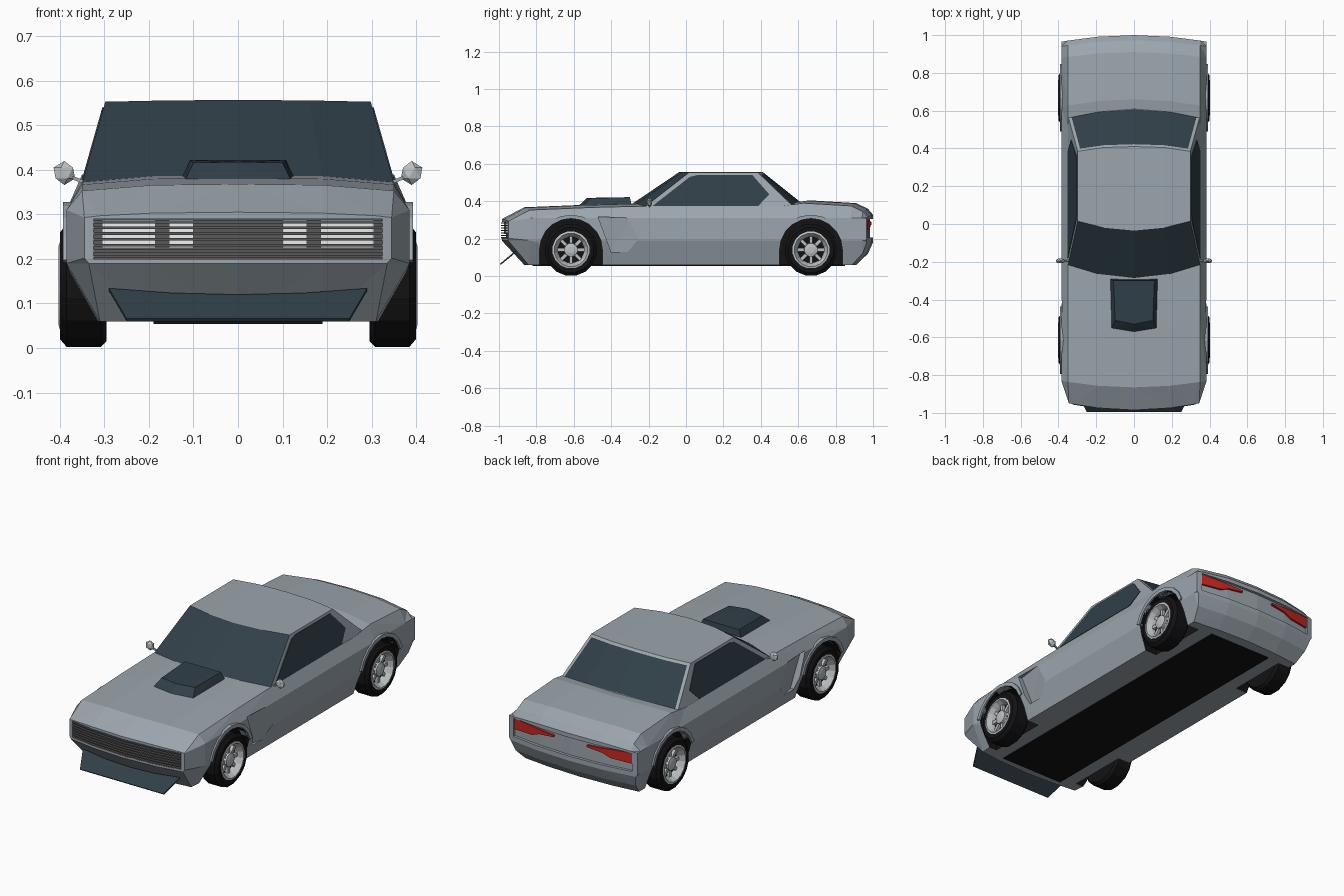
import bpy, bmesh, math
from mathutils import Matrix

if "Cube" in bpy.data.objects:
    bpy.data.objects.remove(bpy.data.objects["Cube"])


def material(name, rgb):
    m = bpy.data.materials.new(name)
    m.diffuse_color = (*rgb, 1)
    m.use_nodes = True
    m.node_tree.nodes["Principled BSDF"].inputs["Base Color"].default_value = m.diffuse_color
    return m


PAINT = material("paint", (0.33, 0.38, 0.42))
BLACK = material("rubber_black", (0.006, 0.006, 0.007))
TRIM = material("grille_grey", (0.1, 0.1, 0.1))
GLASS = material("dark_glass", (0.03, 0.05, 0.065))
RED = material("lamp_red", (0.6, 0.02, 0.015))
LIGHT = material("headlamp", (0.85, 0.88, 0.9))
METAL = material("rim_metal", (0.5, 0.53, 0.54))
SLOTS = [PAINT, BLACK, TRIM]


def finish(name, bm, mats, mirror=False):
    bmesh.ops.recalc_face_normals(bm, faces=bm.faces[:])
    me = bpy.data.meshes.new(name)
    bm.to_mesh(me)
    bm.free()
    for m in mats if isinstance(mats, list) else [mats]:
        me.materials.append(m)
    ob = bpy.data.objects.new(name, me)
    bpy.context.collection.objects.link(ob)
    if mirror:
        ob.modifiers.new("mirror", "MIRROR").use_mirror_merge = False
    return ob


def mesh(verts, faces):
    bm = bmesh.new()
    vs = [bm.verts.new(v) for v in verts]
    for f in faces:
        bm.faces.new([vs[i] for i in f])
    return bm


def hull(name, pts, mats, mirror=False):
    bm = mesh(pts, [])
    bmesh.ops.convex_hull(bm, input=bm.verts[:])
    bmesh.ops.dissolve_limit(bm, angle_limit=0.01, verts=bm.verts[:], edges=bm.edges[:])
    return finish(name, bm, mats, mirror)


def prism(name, profiles, x0, x1, mats, mirror=False):
    """Extrude (y, z) outlines from x0 to x1."""
    verts, faces = [], []
    for p in profiles:
        b, n = len(verts), len(p)
        verts += [(x0, *q) for q in p] + [(x1, *q) for q in p]
        faces += [[b + i for i in range(n)], [b + n + i for i in range(n)]]
        faces += [(b + i, b + (i + 1) % n, b + n + (i + 1) % n, b + n + i) for i in range(n)]
    return finish(name, mesh(verts, faces), mats, mirror)


def lathe(name, prof, cy, cz, mats, n=16, cap=True):
    """Revolve (x, radius) points about the axle; mirrored to the other side."""
    verts, faces = [], []
    for x, r in prof:
        for i in range(n):
            a = 2 * math.pi * (i + 0.5) / n
            verts.append((x, cy + r * math.sin(a), cz + r * math.cos(a)))
    for k in range(len(prof) - 1):
        for i in range(n):
            j = (i + 1) % n
            faces.append((k * n + i, k * n + j, k * n + n + j, k * n + n + i))
    if cap:
        faces += [list(range(n)), [len(verts) - n + i for i in range(n)]]
    return finish(name, mesh(verts, faces), mats, True)


def slab(name, cols, curve, d0, d1, mats, mirror=False):
    """Curved slab across the car from (x, z0, z1) columns, following the nose or tail."""
    verts, faces = [], []
    for x, z0, z1 in cols:
        y = curve(x)
        verts += [(x, y + d0, z0), (x, y + d1, z0), (x, y + d1, z1), (x, y + d0, z1)]
    for k in range(len(cols) - 1):
        for i in range(4):
            j = (i + 1) % 4
            faces.append((4 * k + i, 4 * k + j, 4 * k + 4 + j, 4 * k + 4 + i))
    e = len(verts) - 4
    faces += [(0, 1, 2, 3), (e, e + 1, e + 2, e + 3)]
    return finish(name, mesh(verts, faces), mats, mirror)


def bow(x):
    return 1 - (x / 0.385) ** 2


def nose(x):
    return -0.94 - 0.045 * bow(x)


def tail(x):
    return 0.965 + 0.035 * bow(x)


# Lower body: lofted sections (y, bow, half width, top z, bottom z, bottom half width)
stations = [
    (-0.94, -0.045, 0.345, 0.305, 0.19, 0.335), (-0.83, -0.035, 0.385, 0.368, 0.06, 0.31),
    (-0.5, -0.02, 0.385, 0.382, 0.06, 0.34), (-0.25, -0.03, 0.385, 0.388, 0.06, 0.34),
    (0.5, 0.04, 0.385, 0.388, 0.06, 0.34), (0.62, 0.04, 0.385, 0.405, 0.06, 0.34),
    (0.88, 0.03, 0.385, 0.39, 0.06, 0.34), (0.94, 0.033, 0.385, 0.36, 0.12, 0.36),
    (0.965, 0.035, 0.385, 0.328, 0.18, 0.375)]
verts, faces, N = [], [], 14
for y, b, w, zt, zb, wb in stations:
    s = min(0.31, zt - 0.012)
    half = [(0, zt), (0.19, zt - 0.002), (w - 0.035, max(s + 0.004, zt - 0.015)), (w, s),
            (w, max(0.19, zb + 0.012)), (wb, zb), (0.19, zb), (0, zb)]
    ring = half + [(-x, z) for x, z in reversed(half[1:-1])]
    verts += [(x, y + b * bow(x), z) for x, z in ring]
for k in range(len(stations) - 1):
    for i in range(N):
        j = (i + 1) % N
        faces.append((k * N + i, k * N + j, k * N + N + j, k * N + N + i))
for base in (0, len(verts) - N):
    for i in range(3):
        faces.append([base + q for q in (i, i + 1, 6 - i, 7 - i)])
        faces.append([base + q % N for q in (N - i, N - i - 1, 8 + i, 7 + i)])
bm = mesh(verts, faces)
bmesh.ops.triangulate(bm, faces=bm.faces[:])
body = finish("body", bm, SLOTS)


def cut(cutter, slot):
    for p in cutter.data.polygons:
        p.material_index = slot
    cutter.hide_render = True
    cutter.display_type = "WIRE"
    m = body.modifiers.new(cutter.name, "BOOLEAN")
    m.operation, m.solver, m.object = "DIFFERENCE", "EXACT", cutter


def arch(y, r):
    return [(y + r * math.cos(math.pi * i / 10), 0.14 + r * math.sin(math.pi * i / 10)) for i in range(11)]


# Wheels, wheel wells and arch lips
for end, y in (("front", -0.615), ("rear", 0.668)):
    well = arch(y, 0.168) + [(y - 0.168, 0.0), (y + 0.168, 0.0)]
    cut(prism(end + "_well_cutter", [well], 0.27, 0.46, SLOTS, True), 1)
    prism(end + "_arch_lip", [arch(y, 0.188)[1:-1] + arch(y, 0.168)[1:-1][::-1]], 0.345, 0.393, PAINT, True)
    lathe(end + "_tyre", [(0.295, 0.09), (0.295, 0.127), (0.308, 0.14), (0.385, 0.14), (0.4, 0.122),
                          (0.398, 0.1), (0.36, 0.095)], y, 0.14, BLACK)
    lathe(end + "_rim", [(0.36, 0.098), (0.4, 0.1), (0.403, 0.09), (0.378, 0.075), (0.362, 0.07)],
          y, 0.14, METAL, cap=False)
    lathe(end + "_hub", [(0.355, 0.04), (0.385, 0.036), (0.39, 0.018)], y, 0.14, METAL, 12)
    spokes = []
    for i in range(8):
        c, s = math.cos(i * math.pi / 4), math.sin(i * math.pi / 4)
        spokes.append([(y + r * c - t * s, 0.14 + r * s + t * c)
                       for r, t in ((0.03, -0.009), (0.077, -0.009), (0.077, 0.009), (0.03, 0.009))])
    prism(end + "_spokes", spokes, 0.355, 0.376, METAL, True)

# Wedge-shaped side vents behind the front wheels
vent = [(-0.47, 0.316, 0.36), (-0.40, 0.13, 0.345), (-0.31, 0.13, 0.365),
        (-0.245, 0.21, 0.388), (-0.30, 0.312, 0.388)]
cut(hull("vent_cutter", [(x, y, z) for y, z, d in vent for x in (d, 0.43)], SLOTS, True), 0)

# Nose: recessed grille, headlamps behind curved bars
xs = (-0.325, -0.19, 0, 0.19, 0.325)
cut(slab("grille_cutter", [(x, 0.2, 0.29) for x in xs], nose, -0.1, 0.022, SLOTS), 2)
for i in range(7):
    z = 0.205 + 0.013 * i
    slab("grille_bar", [(x, z - 0.003, z + 0.003) for x in xs], nose, -0.003, 0.014, TRIM)
for a, b in ((0.1, 0.155), (0.185, 0.305)):
    slab("headlamp", [(a, 0.225, 0.289), (b, 0.225, 0.289)], nose, 0.01, 0.03, LIGHT, True)

# Tail: recessed panel with tapered red lamps
cut(slab("tail_cutter", [(x, 0.205, 0.305) for x in (-0.355, -0.19, 0, 0.19, 0.355)],
         tail, -0.015, 0.1, SLOTS), 0)
slab("tail_lamp", [(0.1, 0.278, 0.288), (0.19, 0.268, 0.293), (0.235, 0.25, 0.297), (0.352, 0.245, 0.303)],
     tail, -0.025, -0.005, RED, True)

# Cabin: rows from windscreen base over the roof to the rear window base
rows = [[(0.35, -0.22, 0.37), (0.19, -0.27, 0.382), (0, -0.29, 0.385)],
        [(0.298, 0.015, 0.553), (0.16, -0.02, 0.556), (0, -0.035, 0.557)],
        [(0.298, 0.385, 0.553), (0.16, 0.405, 0.556), (0, 0.41, 0.557)],
        [(0.35, 0.575, 0.37), (0.19, 0.605, 0.385), (0, 0.618, 0.39)]]
verts = [p for r in rows for p in r + [(-x, y, z) for x, y, z in r[1::-1]]]
faces = [(5 * k + i, 5 * k + i + 1, 5 * k + 6 + i, 5 * k + 5 + i) for k in range(3) for i in range(4)]
bm = mesh(verts, faces + [(0, 5, 10, 15), (4, 9, 14, 19)])
bm.faces.ensure_lookup_table()
for panes in (bm.faces[0:4], bm.faces[8:12]):
    bmesh.ops.inset_region(bm, faces=panes, thickness=0.016, use_boundary=True, use_even_offset=True)
    for f in panes:
        f.material_index = 1
finish("cabin", bm, [PAINT, GLASS])

# Side windows lying on the cabin sides
window = [(-0.18, 0.374), (0.02, 0.53), (0.06, 0.54), (0.355, 0.54), (0.445, 0.437), (0.385, 0.374)]
hull("side_window", [(0.35 - 0.284 * (z - 0.37) + d, y, z) for y, z in window for d in (-0.01, 0.003)], GLASS, True)

# Hood scoop
scoop = [(0.12, -0.555, 0.375), (0, -0.575, 0.375), (0.1, -0.51, 0.416), (0, -0.53, 0.418),
         (0.108, -0.3, 0.422), (0.13, -0.29, 0.375)]
hull("hood_scoop", scoop + [(-x, y, z) for x, y, z in scoop if x], GLASS)

# Front splitter sheet
verts = [(x, -0.9 - 0.03 * bow(x), 0.12 + 0.17 * x * x) for x in (-0.29, -0.15, 0, 0.15, 0.29)]
verts += [(x, -0.995, 0.066) for x in (-0.25, -0.13, 0, 0.13, 0.25)]
splitter = finish("splitter", mesh(verts, [(i, i + 1, i + 6, i + 5) for i in range(4)]), GLASS)
splitter.modifiers.new("thickness", "SOLIDIFY").thickness = 0.008

# Underbody plate
prism("floor_plate", [[(-0.82, 0.054), (0.85, 0.054), (0.85, 0.07), (-0.82, 0.07)]], -0.19, 0.19, BLACK)

# Door mirrors on short stalks
bm = bmesh.new()
bmesh.ops.create_icosphere(bm, subdivisions=1, radius=0.027,
                           matrix=Matrix.Translation((0.39, -0.195, 0.393)) @ Matrix.Diagonal((1, 0.55, 1, 1)))
finish("door_mirror", bm, METAL, True)
hull("mirror_stalk", [(x, y, z + d) for x, z in ((0.34, 0.37), (0.38, 0.386))
                      for y in (-0.199, -0.191) for d in (-0.004, 0.004)], PAINT, True)
